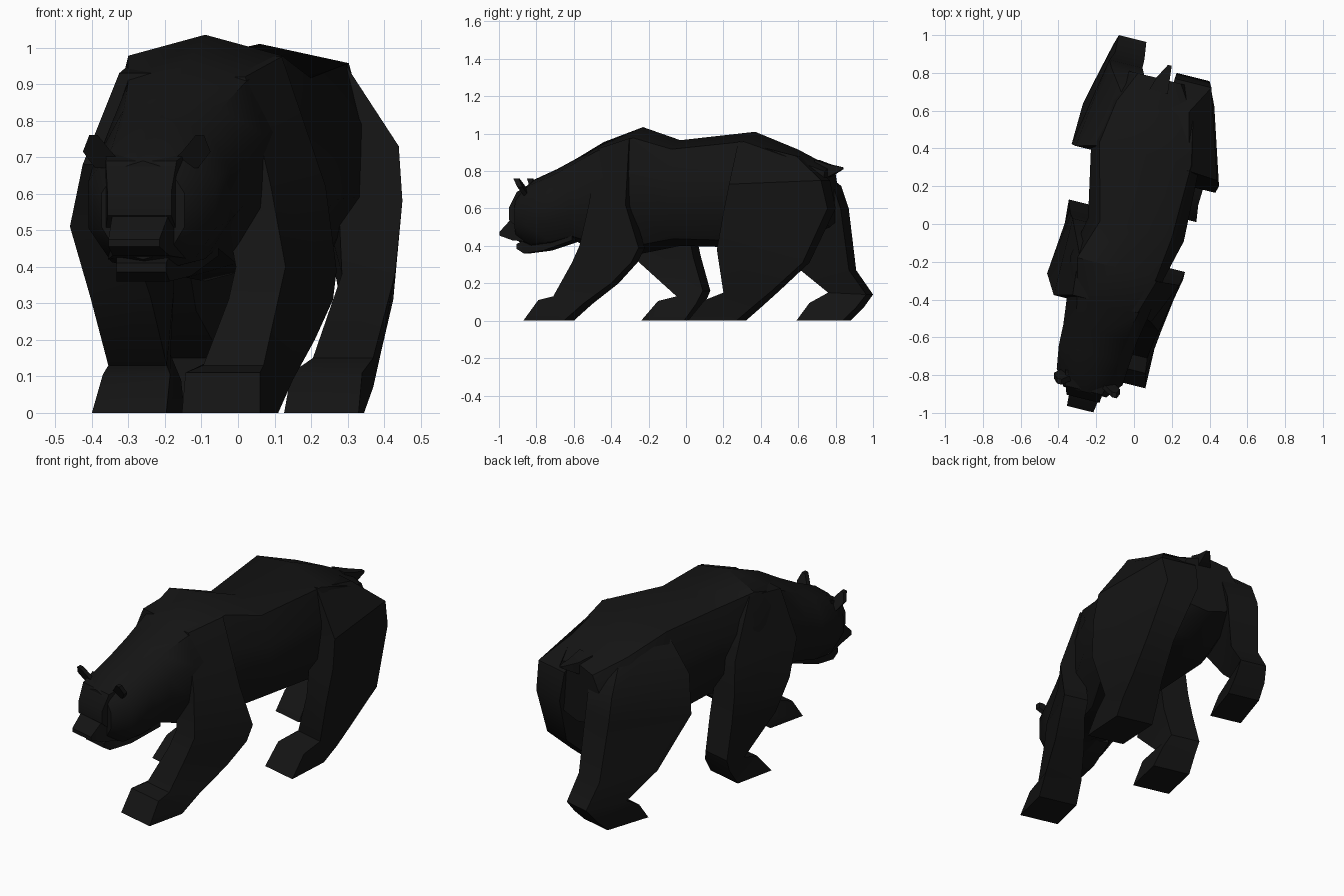
import bpy, bmesh, math
from mathutils import Vector

# The bear walks slightly diagonally: its sideways axis is turned about z
YAW = math.radians(14)
C, S = math.cos(YAW), math.sin(YAW)

black = bpy.data.materials.new("black_fur")
black.diffuse_color = (0.007, 0.007, 0.007, 1)


def loft(name, rings, angle=30):
    """Skin a list of equal-length point rings and cap both ends."""
    bm = bmesh.new()
    rows = [[bm.verts.new(p) for p in ring] for ring in rings]
    n = len(rows[0])
    for a, b in zip(rows, rows[1:]):
        for i in range(n):
            j = (i + 1) % n
            bm.faces.new((a[i], a[j], b[j], b[i]))
    bm.faces.new(rows[0])
    bm.faces.new(rows[-1])
    bmesh.ops.recalc_face_normals(bm, faces=bm.faces)
    mesh = bpy.data.meshes.new(name)
    bm.to_mesh(mesh)
    bm.free()
    mesh.materials.append(black)
    ob = bpy.data.objects.new(name, mesh)
    bpy.context.collection.objects.link(ob)
    bpy.ops.object.select_all(action='DESELECT')
    ob.select_set(True)
    bpy.context.view_layer.objects.active = ob
    bpy.ops.object.shade_smooth_by_angle(angle=math.radians(angle))
    return ob


# Half outlines from spine to belly: round (head) and broad-shouldered (torso)
ROUND = ((0, 1), (0.62, 0.83), (0.97, 0.35), (0.97, -0.35), (0.62, -0.85), (0, -1))
BROAD = ((0, 1), (0.85, 0.83), (1.0, 0.30), (1.0, -0.35), (0.62, -0.88), (0, -1))


def section(y, xc, top, bot, hw, broad=0.0):
    """Cross-section across the turned body axis."""
    half = [(a[0] + (b[0] - a[0]) * broad, a[1] + (b[1] - a[1]) * broad)
            for a, b in zip(ROUND, BROAD)]
    outline = half + [(-u, v) for u, v in half[-2:0:-1]]
    return [Vector((xc + hw * u * C, y - hw * u * S,
                    (top + bot) / 2 + (top - bot) / 2 * v)) for u, v in outline]


def box_section(y, xc, top, bot, hw):
    return [Vector((xc + s * hw * C, y - s * hw * S, z))
            for s, z in ((-1, bot), (1, bot), (1, top), (-1, top))]


def leg(name, side, levels):
    """Level: front y, z, outer x, back y, z, outer x, width."""
    rings = []
    for fy, fz, fx, by, bz, bx, w in levels:
        dx, dy = -side * w * C, w * S
        if side > 0:
            fo, fi, bo, bi = fy, fy + dy, by - dy, by
        else:
            fo, fi, bo, bi = fy + dy, fy, by, by - dy
        rings.append([Vector((fx, fo, fz)), Vector((bx, bo, bz)),
                      Vector((bx + dx, bi, bz)), Vector((fx + dx, fi, fz))])
    loft(name, rings, 35)


# Torso, neck and skull in one skin
loft("body", [section(*r) for r in (
    (-0.89, -0.26, 0.69, 0.42, 0.12, 0),
    (-0.81, -0.235, 0.755, 0.385, 0.185, 0),
    (-0.69, -0.21, 0.81, 0.39, 0.20, 0),
    (-0.58, -0.18, 0.87, 0.42, 0.205, 0.2),
    (-0.44, -0.14, 0.955, 0.37, 0.225, 0.5),
    (-0.23, -0.09, 1.035, 0.36, 0.255, 1),
    (-0.03, 0.01, 0.965, 0.40, 0.265, 0.5),
    (0.37, 0.06, 1.01, 0.39, 0.295, 1),
    (0.60, 0.11, 0.915, 0.42, 0.26, 0.8),
    (0.77, 0.135, 0.825, 0.50, 0.17, 0.3))], 40)

# Face: brow, muzzle and lower jaw
loft("brow", [box_section(*r) for r in (
    (-0.80, -0.245, 0.72, 0.50, 0.12),
    (-0.88, -0.265, 0.69, 0.50, 0.10),
    (-0.925, -0.27, 0.605, 0.54, 0.09))])
loft("muzzle", [box_section(*r) for r in (
    (-0.80, -0.24, 0.62, 0.42, 0.12),
    (-0.91, -0.265, 0.55, 0.43, 0.08),
    (-0.98, -0.285, 0.475, 0.455, 0.072))])
loft("jaw", [box_section(*r) for r in (
    (-0.58, -0.17, 0.55, 0.43, 0.12),
    (-0.74, -0.225, 0.50, 0.375, 0.10),
    (-0.85, -0.26, 0.43, 0.36, 0.075),
    (-0.89, -0.265, 0.41, 0.385, 0.07))])

# Ears: thin pointed plates
for label, s in (("right", 1), ("left", -1)):
    rings = []
    for u, z, hw, y in ((0.10, 0.67, 0.045, -0.82), (0.14, 0.715, 0.04, -0.845),
                        (0.15, 0.76, 0.012, -0.87)):
        cx, cy = -0.25 + s * u * C, y - s * u * S
        rings.append([Vector((cx + a * hw * C, cy - a * hw * S + d, z))
                      for a, d in ((-1, -0.014), (1, -0.014), (1, 0.014), (-1, 0.014))])
    loft(label + "_ear", rings)

# Short tail
loft("tail", [box_section(*r) for r in (
    (0.70, 0.13, 0.86, 0.76, 0.05),
    (0.77, 0.155, 0.835, 0.77, 0.035),
    (0.84, 0.19, 0.82, 0.81, 0.01))])

# Legs in mid-stride
leg("front_right_leg", 1, (
    (-0.47, 0.92, 0.02, -0.28, 0.975, 0.12, 0.10),
    (-0.52, 0.62, 0.09, -0.29, 0.62, 0.24, 0.14),
    (-0.57, 0.40, 0.13, -0.22, 0.39, 0.27, 0.14),
    (-0.61, 0.31, 0.11, -0.26, 0.31, 0.26, 0.14),
    (-0.71, 0.13, 0.07, -0.36, 0.20, 0.21, 0.17),
    (-0.79, 0.11, 0.06, -0.50, 0.09, 0.15, 0.21),
    (-0.87, 0.0, 0.06, -0.60, 0.0, 0.11, 0.22)))
leg("front_left_leg", -1, (
    (-0.40, 0.93, -0.325, -0.15, 0.96, -0.29, 0.10),
    (-0.41, 0.68, -0.425, 0.03, 0.67, -0.325, 0.14),
    (-0.30, 0.51, -0.46, 0.05, 0.48, -0.335, 0.16),
    (-0.26, 0.32, -0.405, 0.08, 0.34, -0.34, 0.17),
    (-0.05, 0.13, -0.355, 0.13, 0.16, -0.345, 0.165),
    (-0.15, 0.105, -0.37, 0.10, 0.09, -0.34, 0.19),
    (-0.24, 0.0, -0.40, 0.04, 0.0, -0.35, 0.21)))
leg("hind_right_leg", 1, (
    (0.28, 0.96, 0.29, 0.62, 0.88, 0.29, 0.12),
    (0.23, 0.73, 0.44, 0.77, 0.75, 0.41, 0.20),
    (0.20, 0.58, 0.45, 0.80, 0.60, 0.40, 0.18),
    (0.165, 0.38, 0.43, 0.66, 0.31, 0.425, 0.15),
    (0.20, 0.15, 0.37, 0.50, 0.16, 0.39, 0.17),
    (0.10, 0.11, 0.34, 0.40, 0.07, 0.37, 0.20),
    (0.01, 0.0, 0.33, 0.32, 0.0, 0.345, 0.21)))
leg("hind_left_leg", -1, (
    (0.38, 0.95, -0.17, 0.68, 0.84, -0.06, 0.15),
    (0.37, 0.75, -0.31, 0.83, 0.72, -0.12, 0.18),
    (0.38, 0.53, -0.33, 0.87, 0.60, -0.13, 0.18),
    (0.60, 0.28, -0.27, 0.91, 0.27, -0.10, 0.16),
    (0.76, 0.15, -0.19, 1.0, 0.14, -0.08, 0.15),
    (0.66, 0.095, -0.20, 0.95, 0.07, -0.11, 0.17),
    (0.59, 0.0, -0.21, 0.88, 0.0, -0.13, 0.18)))
